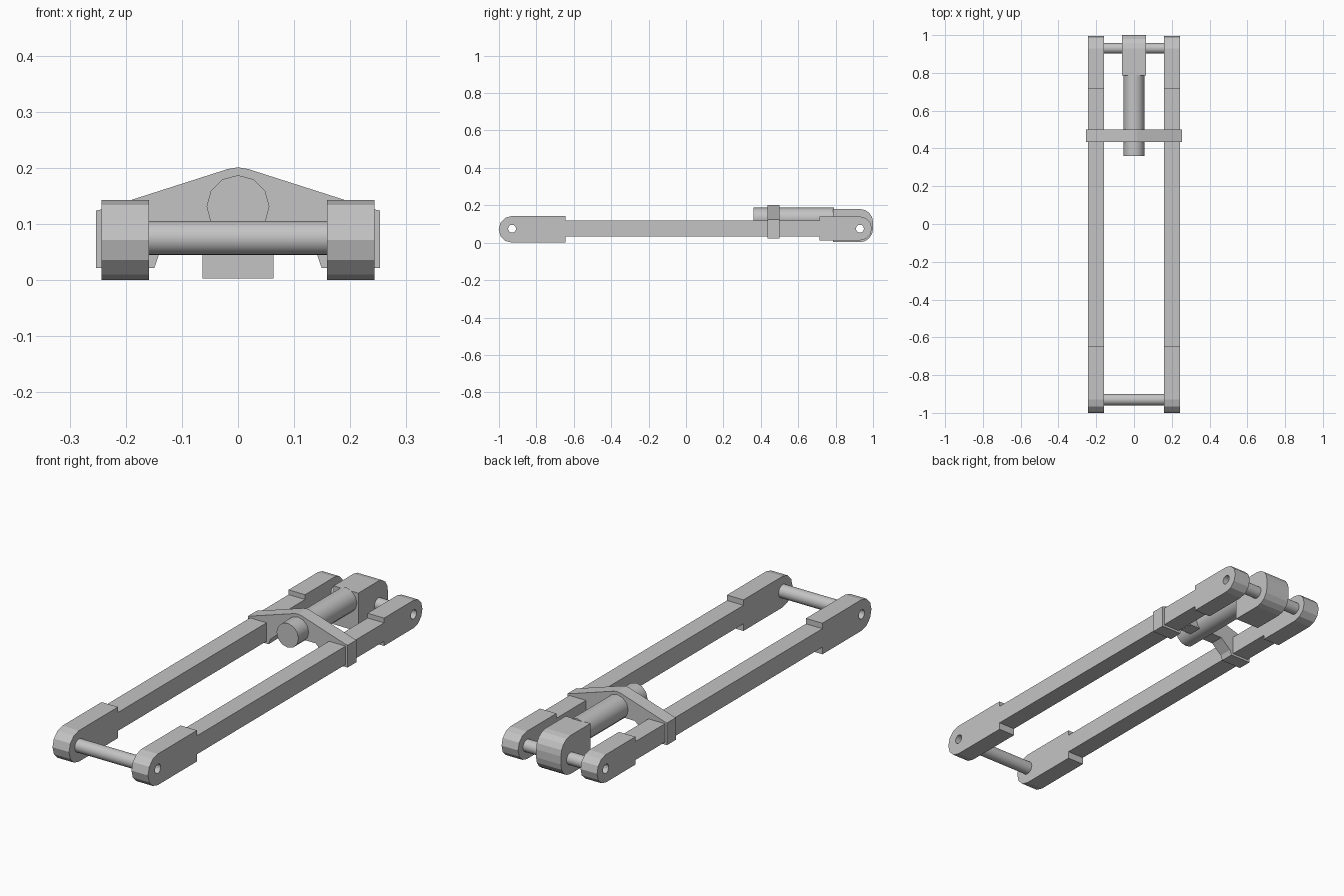
import bpy, bmesh, math
from mathutils import Matrix, Vector

cube = bpy.data.objects.get("Cube")
if cube:
    bpy.data.objects.remove(cube)

grey = bpy.data.materials.new("plain_grey")
grey.use_nodes = True
grey.diffuse_color = (0.55, 0.55, 0.55, 1)
grey.node_tree.nodes["Principled BSDF"].inputs["Base Color"].default_value = (0.55, 0.55, 0.55, 1)

# Extrusion frames: profile (u, v) laid in the (y, z) or (x, z) plane
ALONG_X = Matrix(((0, 0, 1, 0), (1, 0, 0, 0), (0, 1, 0, 0), (0, 0, 0, 1)))
ALONG_Y = Matrix(((1, 0, 0, 0), (0, 0, -1, 0), (0, 1, 0, 0), (0, 0, 0, 1)))


def arc(cu, cv, r, start, end, steps):
    """Points on an arc, angles in degrees."""
    angles = [math.radians(start + (end - start) * i / steps) for i in range(steps + 1)]
    return [(cu + r * math.cos(a), cv + r * math.sin(a)) for a in angles]


def ring(cu, cv, r, sides):
    return arc(cu, cv, r, 90, 450, sides)[:-1]


def extrude(name, loops, frame, low, high, smooth=False):
    """Extrude closed profile loops (later loops are holes) from low to high."""
    curve = bpy.data.curves.new(name, "CURVE")
    curve.dimensions = "2D"
    curve.fill_mode = "BOTH"
    curve.extrude = (high - low) / 2
    for loop in loops:
        spline = curve.splines.new("POLY")
        spline.points.add(len(loop) - 1)
        for point, (u, v) in zip(spline.points, loop):
            point.co = (u, v, 0, 1)
        spline.use_cyclic_u = True
    helper = bpy.data.objects.new(name + "_profile", curve)
    bpy.context.collection.objects.link(helper)
    graph = bpy.context.evaluated_depsgraph_get()
    mesh = bpy.data.meshes.new_from_object(helper.evaluated_get(graph))
    bpy.data.objects.remove(helper)

    bm = bmesh.new()
    bm.from_mesh(mesh)
    bmesh.ops.remove_doubles(bm, verts=bm.verts, dist=0.0001)
    shift = Matrix.Translation(Vector((0, 0, (low + high) / 2)))
    bm.transform(frame @ shift)
    bmesh.ops.recalc_face_normals(bm, faces=bm.faces)
    for face in bm.faces:
        face.smooth = False
        face.material_index = 0
    bm.to_mesh(mesh)
    bm.free()
    mesh.name = name
    mesh.materials.clear()
    mesh.materials.append(grey)
    obj = bpy.data.objects.new(name, mesh)
    bpy.context.collection.objects.link(obj)
    if smooth:
        bpy.ops.object.select_all(action="DESELECT")
        obj.select_set(True)
        bpy.context.view_layer.objects.active = obj
        bpy.ops.object.shade_smooth_by_angle(angle=math.radians(40))
    return obj


# Side arms: slim bar with a thicker rounded, drilled lug at each end
FRONT, REAR, AXIS = -0.93, 0.93, 0.075
BORE = 0.021
arm = [(-0.645, 0.143), (-0.645, 0.118), (0.715, 0.118), (0.715, 0.14)]
arm += arc(REAR, 0.076, 0.064, 90, -90, 6)
arm += [(0.715, 0.012), (0.715, 0.033), (-0.645, 0.033), (-0.645, 0)]
arm += arc(FRONT, 0.0715, 0.0715, 270, 90, 6)
arm_loops = [arm, ring(FRONT, AXIS, BORE, 16), ring(REAR, AXIS, BORE, 16)]
extrude("left_arm", arm_loops, ALONG_X, 0.159, 0.243)
extrude("right_arm", arm_loops, ALONG_X, -0.243, -0.159)

# Hollow cross pins
for name, y, radius in (("front_pin", FRONT, 0.03), ("rear_pin", REAR, 0.028)):
    loops = [ring(y, AXIS, radius, 24), ring(y, AXIS, BORE, 16)]
    extrude(name, loops, ALONG_X, -0.161, 0.161, smooth=True)

# Rounded block riding on the rear pin
block = [(0.785, 0.003), (0.785, 0.18)]
block += arc(REAR, 0.11, 0.07, 90, 0, 4) + arc(REAR, 0.073, 0.07, 0, -90, 4)
extrude("rear_block", [block, ring(REAR, AXIS, 0.027, 16)], ALONG_X, -0.063, 0.063)

# Round rod from the block through the bridge
extrude("centre_rod", [ring(0, 0.131, 0.056, 12)], ALONG_Y, -0.79, -0.36, smooth=True)

# Peaked bridge clamped around both arms
half = [(0.018, 0.198), (0.243, 0.126), (0.253, 0.124), (0.253, 0.022),
        (0.149, 0.022), (0.141, 0.045), (0.09, 0.09)]
bridge = [(0, 0.201)] + half + [(-x, z) for x, z in reversed(half)]
extrude("bridge_clamp", [bridge], ALONG_Y, -0.5, -0.435)
